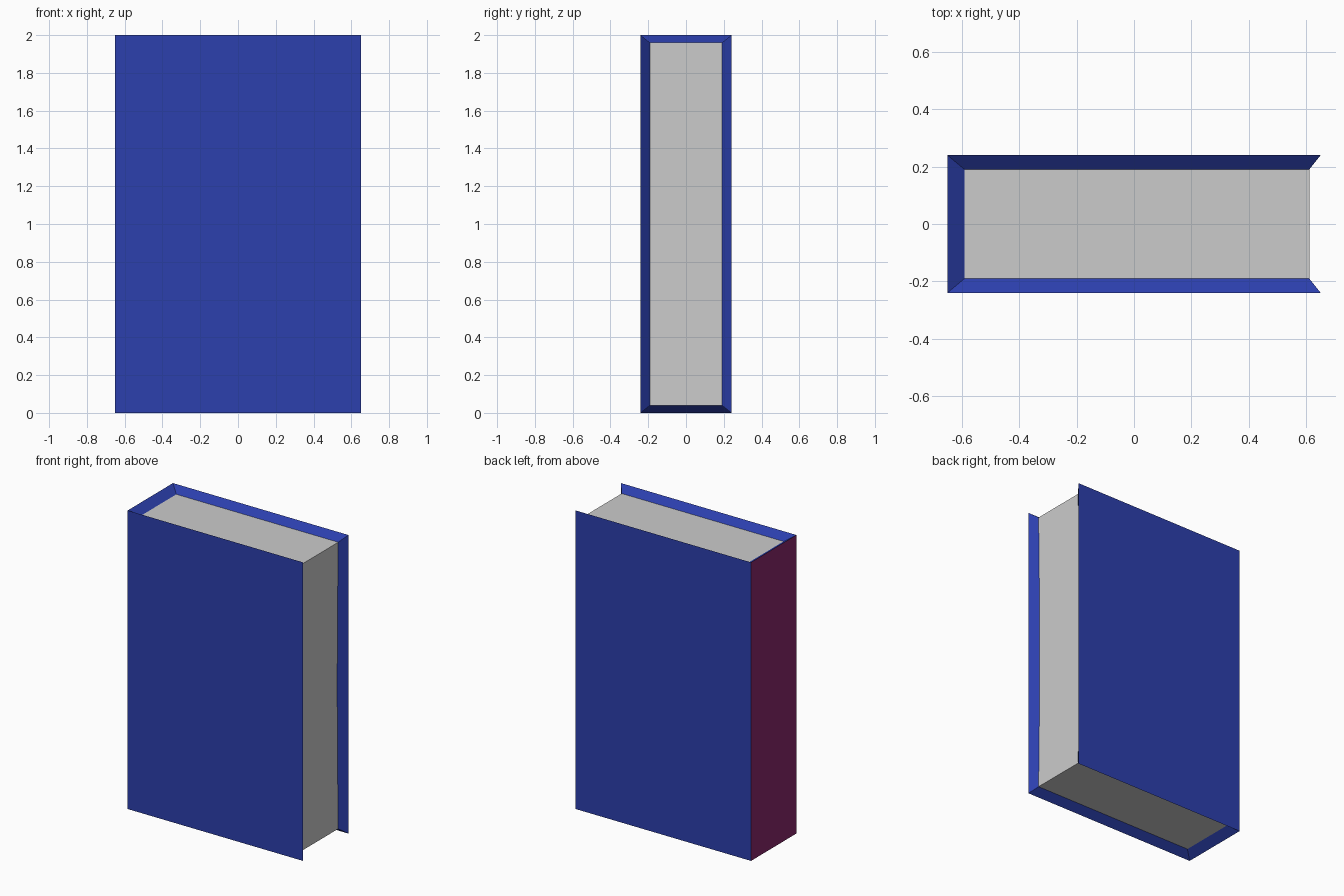
import bpy, bmesh
from mathutils import Matrix

if "Cube" in bpy.data.objects:
    bpy.data.objects.remove(bpy.data.objects["Cube"])

W, D, H = 1.30, 0.48, 2.0

# Closed book body
body = bmesh.new()
bmesh.ops.create_cube(body, size=1, matrix=Matrix.Translation((0, 0, H / 2)) @ Matrix.Diagonal((W, D, H, 1)))
body.normal_update()
pages = [f for f in body.faces if abs(f.normal.z) > 0.5 or f.normal.x > 0.5]
bmesh.ops.inset_region(body, faces=pages, thickness=0.05, use_boundary=True, use_even_offset=True)

# Sink the page block behind the bevelled cover rims
for v in {v for f in pages for v in f.verts}:
    v.co.x = 0.61 if v.co.x > 0 else -0.59
    v.co.y = 0.19 if v.co.y > 0 else -0.19
    v.co.z = 1.96 if v.co.z > 1 else 0.04

# Part layers: 0 cover, 1 spine, 2 pages
body.normal_update()
for f in body.faces:
    f.material_index = 2 if f in pages else (1 if f.normal.x < -0.9 else 0)

# Slightly hollow fore-edge
fore = next(f for f in pages if f.normal.x > 0.5)
upright = [e for e in fore.edges if abs(e.verts[0].co.z - e.verts[1].co.z) > 1]
bmesh.ops.subdivide_edges(body, edges=upright, cuts=3, use_grid_fill=True)
for v in body.verts:
    if abs(v.co.x - 0.61) < 0.001:
        v.co.x -= 0.008 * max(0, 1 - ((v.co.z - 1) / 0.96) ** 2)


def add_part(name, layer, color=None):
    bm = body.copy()
    bmesh.ops.delete(bm, geom=[f for f in bm.faces if f.material_index != layer], context='FACES')
    for f in bm.faces:
        f.material_index = 0
        f.smooth = False
    mesh = bpy.data.meshes.new(name)
    bm.to_mesh(mesh)
    bm.free()
    if color:
        mat = bpy.data.materials.new(name + "_color")
        mat.diffuse_color = color
        mat.use_nodes = True
        mat.node_tree.nodes["Principled BSDF"].inputs["Base Color"].default_value = mat.diffuse_color
        mesh.materials.append(mat)
    bpy.context.collection.objects.link(bpy.data.objects.new(name, mesh))


add_part("cover", 0, (0.025, 0.05, 0.42, 1))
add_part("spine", 1, (0.25, 0.02, 0.15, 1))
add_part("pages", 2)
body.free()
